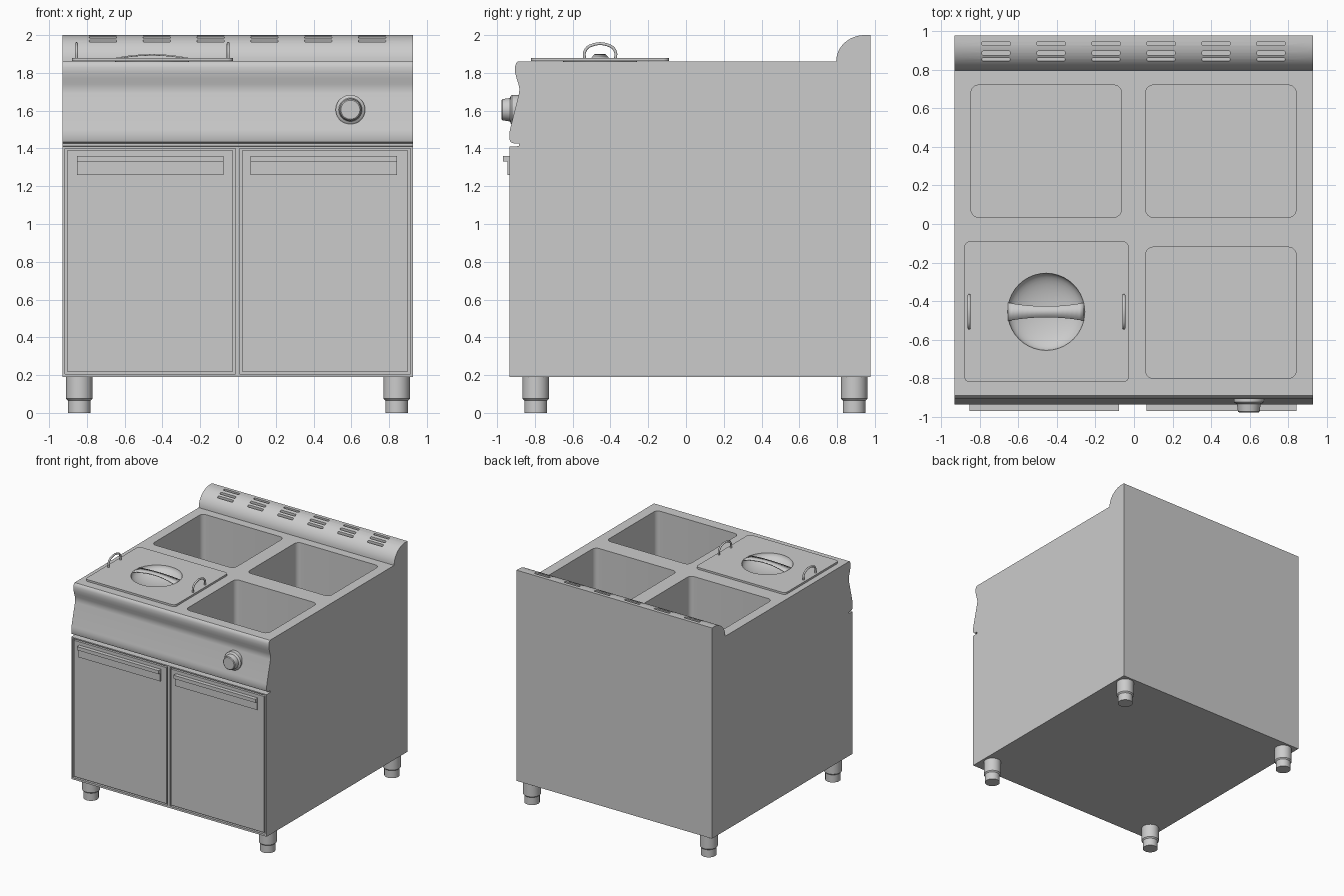
import bpy, bmesh, math
from mathutils import Matrix, Vector

if "Cube" in bpy.data.objects:
    bpy.data.objects.remove(bpy.data.objects["Cube"])

steel = bpy.data.materials.new("brushed steel grey")
steel.use_nodes = True
GREY = (0.6, 0.6, 0.6, 1)
steel.diffuse_color = GREY
steel.node_tree.nodes["Principled BSDF"].inputs["Base Color"].default_value = GREY


def finish(bm, name):
    bmesh.ops.recalc_face_normals(bm, faces=bm.faces)
    mesh = bpy.data.meshes.new(name)
    bm.to_mesh(mesh)
    bm.free()
    mesh.materials.append(steel)
    ob = bpy.data.objects.new(name, mesh)
    bpy.context.collection.objects.link(ob)
    return ob


def select(ob):
    bpy.ops.object.select_all(action='DESELECT')
    ob.select_set(True)
    bpy.context.view_layer.objects.active = ob


def smooth(ob, angle=35):
    select(ob)
    bpy.ops.object.shade_smooth_by_angle(angle=math.radians(angle))
    return ob


def add_box(bm, x, y, z, radius=0):
    """Box from (low, high) ranges, with optional rounded upright edges."""
    lo, hi = Vector((x[0], y[0], z[0])), Vector((x[1], y[1], z[1]))
    mat = Matrix.Translation((lo + hi) / 2) @ Matrix.Diagonal((*(hi - lo), 1))
    verts = bmesh.ops.create_cube(bm, size=1, matrix=mat)["verts"]
    if radius:
        edges = {e for v in verts for e in v.link_edges
                 if abs(e.verts[0].co.z - e.verts[1].co.z) > 1e-4}
        bmesh.ops.bevel(bm, geom=list(edges), offset=radius, segments=6,
                        profile=0.5, affect='EDGES')


def box(name, x, y, z, radius=0):
    bm = bmesh.new()
    add_box(bm, x, y, z, radius)
    return finish(bm, name)


def extrude_x(name, profile, x0, x1):
    """Extrude a (y, z) outline across x."""
    bm = bmesh.new()
    face = bm.faces.new([bm.verts.new((x0, y, z)) for y, z in profile])
    new = bmesh.ops.extrude_face_region(bm, geom=[face])["geom"]
    bmesh.ops.translate(bm, vec=(x1 - x0, 0, 0),
                        verts=[v for v in new if isinstance(v, bmesh.types.BMVert)])
    return finish(bm, name)


def lathe(name, profile, place):
    """Spin a (radius, height) outline round z, then place it."""
    bm = bmesh.new()
    verts = [bm.verts.new((r, 0, h)) for r, h in profile]
    edges = [bm.edges.new(pair) for pair in zip(verts, verts[1:])]
    bmesh.ops.spin(bm, geom=verts + edges, cent=(0, 0, 0), axis=(0, 0, 1),
                   angle=math.tau, steps=40)
    bmesh.ops.remove_doubles(bm, verts=bm.verts, dist=1e-5)
    bm.transform(place)
    return smooth(finish(bm, name))


def cut(ob, cutter):
    cutter.hide_render = True
    select(ob)
    mod = ob.modifiers.new("cut", 'BOOLEAN')
    mod.operation, mod.solver, mod.object = 'DIFFERENCE', 'EXACT', cutter
    bpy.ops.object.modifier_apply(modifier=mod.name)
    bpy.data.objects.remove(cutter)


# Cabinet: one side outline with rolled front edge and curved rear splashback
splash_y, splash_z = 0.945, 1.86
splash = [(splash_y - 0.15 * math.cos(a), splash_z + 0.14 * math.sin(a))
          for a in [math.pi / 2 * i / 12 for i in range(12, -1, -1)]]
front = [(-0.89, 1.86), (-0.9, 1.85), (-0.906, 1.83), (-0.904, 1.8), (-0.897, 1.77),
         (-0.887, 1.74), (-0.882, 1.715), (-0.884, 1.69), (-0.932, 1.5),
         (-0.935, 1.48), (-0.935, 1.45), (-0.93, 1.435), (-0.918, 1.428),
         (-0.885, 1.425), (-0.885, 1.412), (-0.935, 1.41), (-0.935, 0.19)]
cabinet = extrude_x("cabinet", [(0.976, 0.19), (0.976, 2)] + splash + front, -0.93, 0.927)

# Wells, door openings and vent slots are cut from the cabinet
well_x = [(-0.845, -0.065), (0.06, 0.84)]
well_y = [(-0.8, -0.12), (0.035, 0.72)]
door_x = [(-0.917, -0.014), (0.008, 0.913)]
door_z = (0.207, 1.4)
bm = bmesh.new()
for xr in well_x:
    for yr in well_y:
        add_box(bm, xr, yr, (1.42, 1.95), 0.04)
for xr in door_x:
    add_box(bm, xr, (-1, -0.915), door_z)
for i in range(6):
    x = -0.715 + i * 0.285
    for y, half in ((0.852, 0.008), (0.886, 0.01), (0.935, 0.011)):
        z = splash_z + 0.14 * math.sqrt(1 - ((y - splash_y) / 0.15) ** 2)
        add_box(bm, (x - 0.073, x + 0.073), (y - half, y + half), (z - 0.03, 2.1), 0.007)
cut(cabinet, finish(bm, "opening_cutter"))
smooth(cabinet)

# Doors with stepped pull handles
gap = 0.012
grip = [(-0.93, 1.36), (-0.968, 1.36), (-0.968, 1.33), (-0.946, 1.33),
        (-0.946, 1.26), (-0.93, 1.26)]
for side, xr, hx in (("right", door_x[0], (-0.853, -0.077)),
                     ("left", door_x[1], (0.065, 0.842))):
    box(side + "_door", (xr[0] + gap, xr[1] - gap), (-0.935, -0.914),
        (door_z[0] + gap, door_z[1] - gap))
    extrude_x(side + "_door_handle", grip, *hx)

# Control knob
knob = [(0, 0.085), (0.05, 0.085), (0.056, 0.08), (0.062, 0.04), (0.073, 0.036),
        (0.078, 0.03), (0.078, -0.02), (0, -0.02)]
lathe("control_knob", knob,
      Matrix.Translation((0.595, -0.892, 1.605)) @ Matrix.Rotation(math.pi / 2, 4, 'X'))

# Feet
foot = [(0, 0), (0.06, 0), (0.06, 0.065), (0.07, 0.075), (0.07, 0.2), (0, 0.2)]
for side, x in (("right", -0.84), ("left", 0.84)):
    for end, y in (("front", -0.795), ("back", 0.89)):
        lathe(f"{end}_{side}_foot", foot, Matrix.Translation((x, y, 0)))

# Lid with a round finger recess
cx, cy, lid_z = -0.455, -0.455, 1.878
lid = box("lid", (-0.88, -0.027), (-0.82, -0.09), (1.862, lid_z), 0.03)
rim = 0.2
hole = [(0, -0.1), (rim, -0.1), (rim, 0.1), (0, 0.1)]
cut(lid, lathe("recess_cutter", hole, Matrix.Translation((cx, cy, lid_z))))
smooth(lid)
dish = [(rim * math.sin(a), -0.075 * math.cos(a) - 0.001)
        for a in [math.pi / 2 * i / 10 for i in range(11)]]
lathe("lid_recess", dish, Matrix.Translation((cx, cy, lid_z)))

# Arched grip across the recess, waisted in the middle
bm = bmesh.new()
rows = []
for i in range(17):
    u = i / 8 - 1
    half = 0.029 + 0.018 * u * u
    z = lid_z + 0.02 * (1 - u * u)
    rows.append([bm.verts.new((cx + 0.197 * u, cy + s * half, z + 0.001)) for s in (-1, 1)])
for a, b in zip(rows, rows[1:]):
    bm.faces.new((a[0], b[0], b[1], a[1]))
grip_bar = finish(bm, "lid_grip")
solid = grip_bar.modifiers.new("thickness", 'SOLIDIFY')
solid.thickness = 0.008
smooth(grip_bar)

# Wire loop handles at both ends of the lid
for side, x in (("right", -0.855), ("left", -0.052)):
    curve = bpy.data.curves.new(side + "_lid_handle", 'CURVE')
    curve.dimensions = '3D'
    curve.bevel_depth, curve.bevel_resolution, curve.resolution_u = 0.008, 3, 6
    points = [(-0.082, 1.87), (-0.08, 1.915), (-0.05, 1.944),
              (0.05, 1.944), (0.08, 1.915), (0.082, 1.87)]
    spline = curve.splines.new('BEZIER')
    spline.bezier_points.add(len(points) - 1)
    for p, (y, z) in zip(spline.bezier_points, points):
        p.co = (x, cy + y, z)
        p.handle_left_type = p.handle_right_type = 'AUTO'
    curve.materials.append(steel)
    bpy.context.collection.objects.link(bpy.data.objects.new(side + "_lid_handle", curve))
